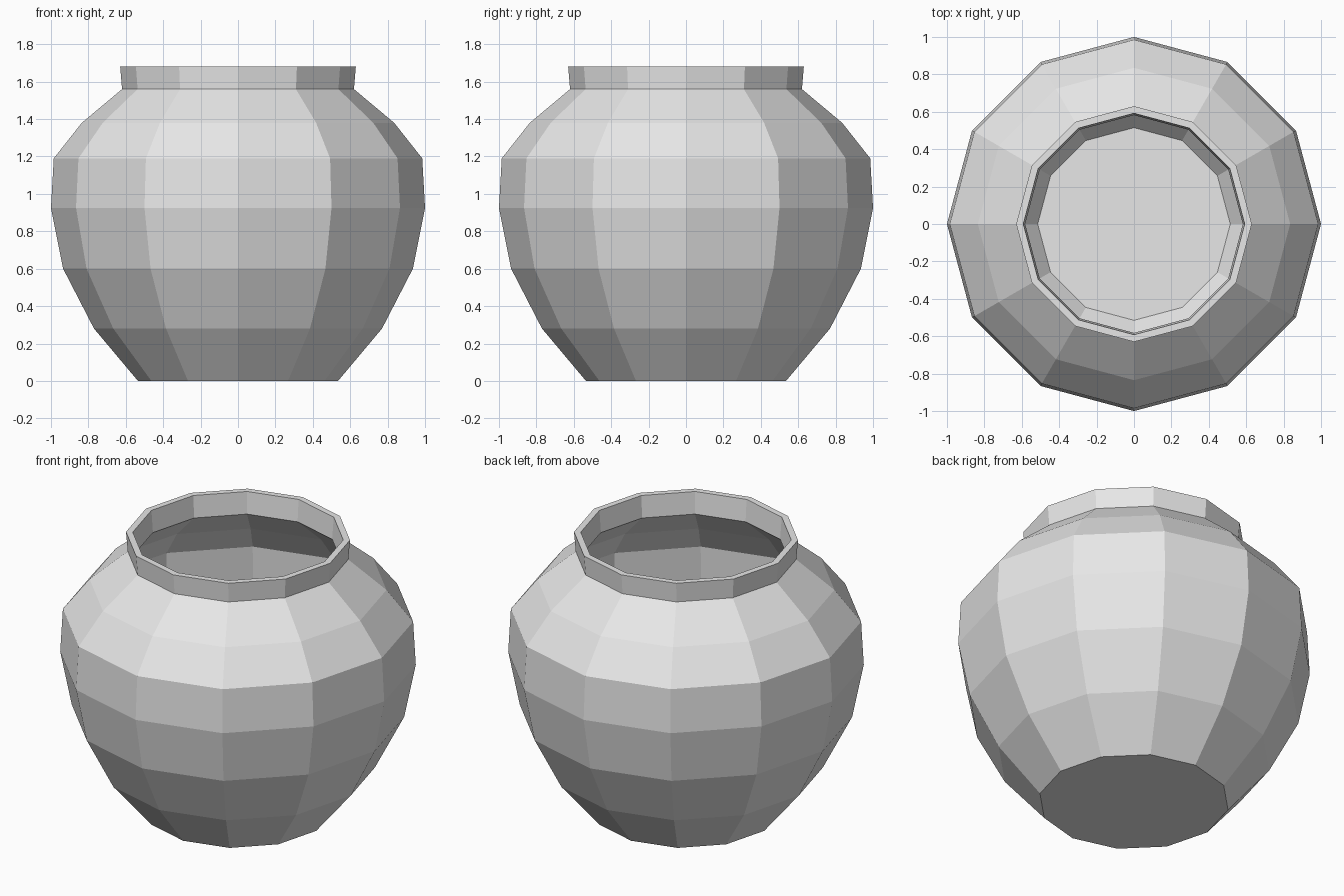
import bpy
import bmesh
from math import cos, sin, tau

cube = bpy.data.objects.get("Cube")
if cube:
    bpy.data.objects.remove(cube, do_unlink=True)

SIDES = 12

# Flat grey clay
clay = bpy.data.materials.new("grey_clay")
clay.use_nodes = True
colour = (0.8, 0.8, 0.8, 1)
clay.diffuse_color = colour
clay.node_tree.nodes["Principled BSDF"].inputs["Base Color"].default_value = colour

# Radius and height pairs: outer wall upwards, then inner wall downwards
outer = [(0.535, 0), (0.77, 0.28), (0.935, 0.6), (1, 0.925),
         (0.985, 1.19), (0.835, 1.38), (0.62, 1.56), (0.63, 1.68)]
inner = [(0.592, 1.68), (0.582, 1.545), (0.81, 1.35), (0.946, 1.175),
         (0.96, 0.925), (0.898, 0.61), (0.735, 0.3), (0.515, 0.04)]

bm = bmesh.new()
rings = [[bm.verts.new((r * cos(tau * i / SIDES), r * sin(tau * i / SIDES), z))
          for i in range(SIDES)] for r, z in outer + inner]

# Walls and rim
for low, high in zip(rings, rings[1:]):
    for i in range(SIDES):
        j = (i + 1) % SIDES
        bm.faces.new((low[i], low[j], high[j], high[i]))

# Underside and inner floor
bm.faces.new(list(reversed(rings[0])))
bm.faces.new(rings[-1])
bmesh.ops.recalc_face_normals(bm, faces=bm.faces)

mesh = bpy.data.meshes.new("pot")
bm.to_mesh(mesh)
bm.free()
mesh.materials.append(clay)
pot = bpy.data.objects.new("pot", mesh)
bpy.context.collection.objects.link(pot)
